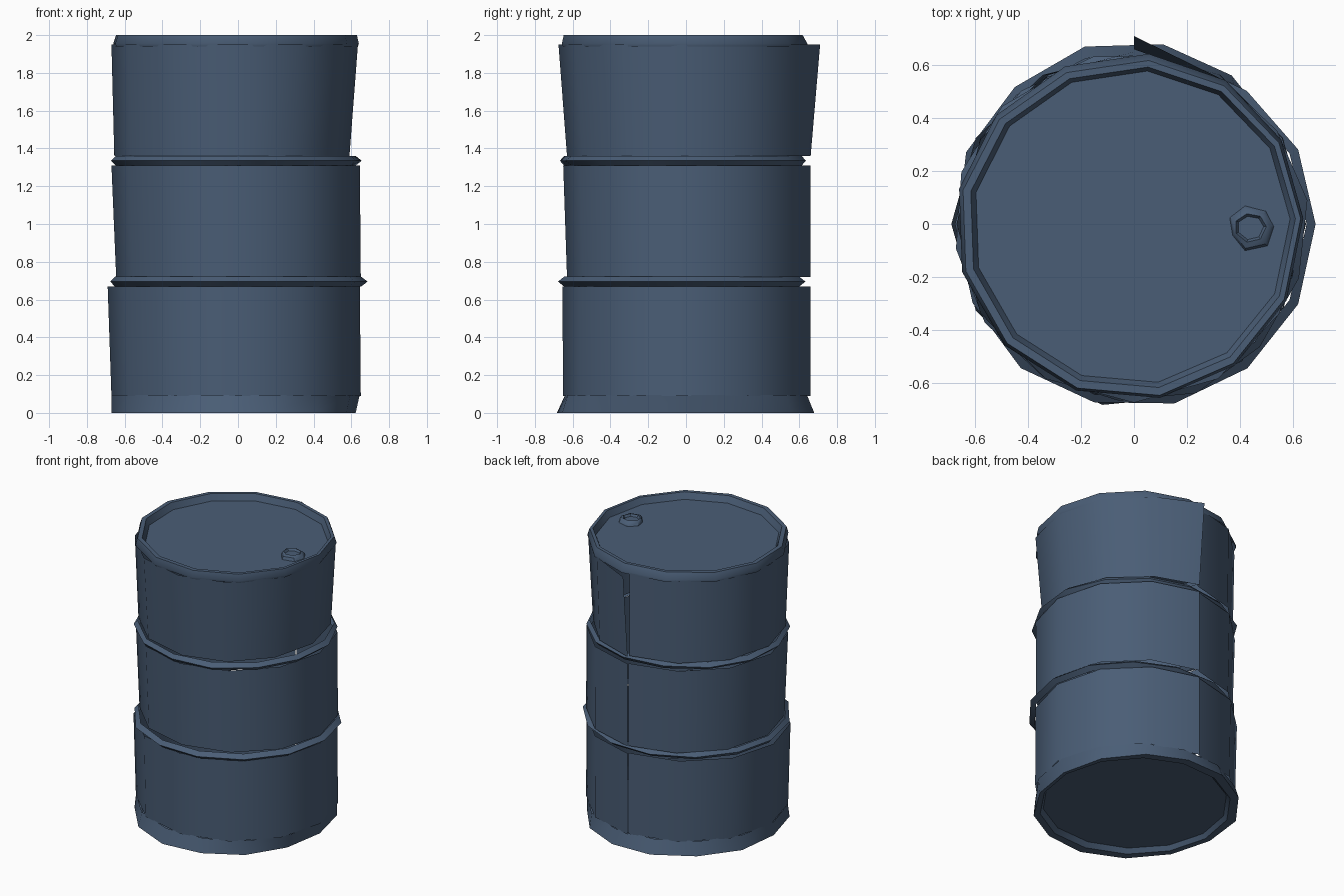
import bpy, bmesh, random
from math import sin, cos, tau, radians

cube = bpy.data.objects.get("Cube")
if cube:
    bpy.data.objects.remove(cube)

rng = random.Random(4)
steel = bpy.data.materials.new("blue_grey_steel")
steel.use_nodes = True
COLOUR = (0.068, 0.110, 0.180, 1)
steel.diffuse_color = COLOUR
steel.node_tree.nodes["Principled BSDF"].inputs["Base Color"].default_value = COLOUR


def ring(z, left, right, front, back, sides=12, phase=90, dents=None, seam=None):
    """Dented outline at height z reaching the four extents; seam opens it at the back."""
    pts = []
    for i in range(sides + (seam is not None)):
        a = radians(phase) + tau * i / sides
        k = 1 - dents[i % sides] if dents else 1
        x = cos(a) * (right if cos(a) > 0 else left) * k
        y = sin(a) * (back if sin(a) > 0 else front) * k
        pts.append((x, y, z))
    if seam is not None:
        pts[-1] = (0, seam, z)
    return pts


def loft(name, rings, closed=True, cap_start=False, cap_end=False, at=(0, 0, 0)):
    """Skin a stack of outlines into one object."""
    bm = bmesh.new()
    rows = [[bm.verts.new(p) for p in r] for r in rings]
    n = len(rows[0])
    for low, high in zip(rows, rows[1:]):
        for i in range(n if closed else n - 1):
            j = (i + 1) % n
            bm.faces.new((low[i], low[j], high[j], high[i]))
    if cap_start:
        bm.faces.new(rows[0][::-1])
    if cap_end:
        bm.faces.new(rows[-1])
    mesh = bpy.data.meshes.new(name)
    bm.to_mesh(mesh)
    bm.free()
    mesh.materials.append(steel)
    obj = bpy.data.objects.new(name, mesh)
    obj.location = at
    bpy.context.collection.objects.link(obj)
    bpy.ops.object.select_all(action="DESELECT")
    obj.select_set(True)
    bpy.context.view_layer.objects.active = obj
    bpy.ops.object.shade_smooth_by_angle(angle=radians(40))
    return obj


def dents(sides, depth):
    return [rng.uniform(0, depth) for _ in range(sides)]


# Three wall sheets, each rolled round and lapped at the back seam
loft("lower_wall", [ring(0.09, .67, .65, .65, .65, seam=.66),
                    ring(0.67, .69, .645, .655, .65, seam=.66)], closed=False)
loft("middle_wall", [ring(0.72, .645, .65, .63, .65, seam=.66),
                     ring(1.31, .67, .645, .65, .65, seam=.66)], closed=False)
loft("upper_wall", [ring(1.36, .655, .59, .63, .64, seam=.66),
                    ring(1.95, .67, .635, .675, .64, seam=.71)], closed=False)

# Two rolled hoops with a pointed section
for name, z, ext, phase in (("lower_hoop", .695, (.69, .69, .70, .65), 0),
                            ("upper_hoop", 1.335, (.69, .665, .685, .65), 8)):
    d = dents(14, 0.025)
    inner = [e * 0.945 for e in ext]
    loft(name, [ring(z - .026, *inner, 14, phase),
                ring(z, *ext, 14, phase, d),
                ring(z + .026, *inner, 14, phase)])

# Flared foot with the recessed base
d = dents(14, 0.03)
loft("foot_and_base", [ring(.03, .61, .59, .60, .60, 14, 80),
                       ring(0, .63, .60, .63, .63, 14, 80),
                       ring(0, .69, .64, .70, .70, 14, 80, d),
                       ring(.095, .67, .645, .65, .65, 14, 80)], cap_start=True)

# Top rim with the shallow sunken lid
loft("rim_and_lid", [ring(1.94, .67, .635, .66, .645, 13, 85),
                     ring(1.955, .675, .64, .665, .645, 13, 85),
                     ring(2.0, .66, .63, .655, .62, 13, 85),
                     ring(2.0, .63, .61, .625, .595, 13, 85),
                     ring(1.955, .61, .59, .605, .58, 13, 85)], cap_end=True)

# Filler bung on the lid
d = dents(7, 0.25)
loft("bung", [ring(0, .095, .105, .095, .085, 7, 0, d),
              ring(.022, .085, .09, .085, .07, 7, 0, d),
              ring(.03, .06, .06, .06, .05, 7, 0),
              ring(.015, .05, .05, .05, .04, 7, 0)],
     cap_end=True, at=(.44, -.01, 1.953))
